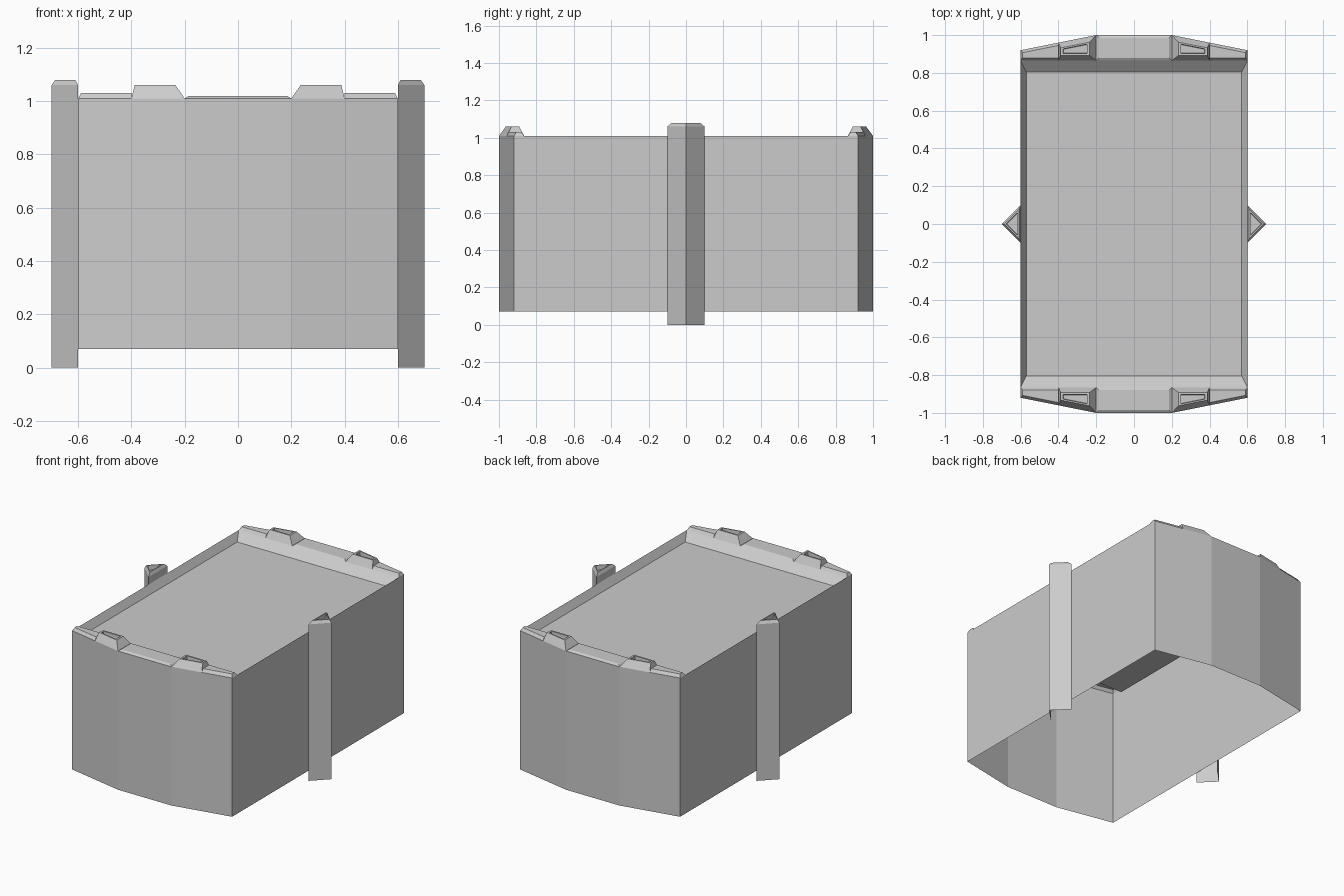
import bpy, bmesh

if "Cube" in bpy.data.objects:
    bpy.data.objects.remove(bpy.data.objects["Cube"])

RIM = 1.01        # top of the walls
INNER = 0.865     # inner edge of the end trims


def loft(name, rings, cap=True, mirror=(False, False), skip=()):
    """Skin closed rings (counter-clockwise from above); skip = (ring, side) left open."""
    bm = bmesh.new()
    loops = [[bm.verts.new(p) for p in ring] for ring in rings]
    n = len(loops[0])
    for k in range(len(loops) - 1):
        a, b = loops[k], loops[k + 1]
        for i in range(n):
            if (k, i) not in skip:
                j = (i + 1) % n
                bm.faces.new((a[i], a[j], b[j], b[i]))
    if cap:
        bm.faces.new(loops[-1])
    mesh = bpy.data.meshes.new(name)
    bm.to_mesh(mesh)
    bm.free()
    ob = bpy.data.objects.new(name, mesh)
    bpy.context.collection.objects.link(ob)
    if any(mirror):
        mod = ob.modifiers.new("Mirror", 'MIRROR')
        mod.use_axis = (mirror[0], mirror[1], False)
    return ob


def outer(x):
    """Outline of the bowed end wall."""
    return 1.0 - 0.2 * max(0, abs(x) - 0.2)


def rect(x, y, z):
    return [(-x, -y, z), (x, -y, z), (x, y, z), (-x, y, z)]


def trim(x0, x1, gap_in, gap_out, z):
    """Ring of an end trim, inset from the inner edge and the bowed outline."""
    y = INNER + gap_in
    return [(x0, y, z), (x1, y, z),
            (x1, outer(x1) - gap_out, z), (x0, outer(x0) - gap_out, z)]


def triangle(inset, z):
    """Post cross-section, inset evenly around its incentre."""
    cx, s = 0.6414, 1 - inset / 0.0414
    return [(cx + (x - cx) * s, y * s, z) for x, y in ((.6, -.1), (.7, 0), (.6, .1))]


# Hollow wall shell, open underneath
plan = [(-.6, -.92), (-.2, -1), (.2, -1), (.6, -.92),
        (.6, .92), (.2, 1), (-.2, 1), (-.6, .92)]
loft("wall_shell", [[(x, y, z) for x, y in plan] for z in (0.07, RIM)], cap=False)

# Sunken top panel with sloping lip
loft("top_panel", [rect(.6, INNER, RIM), rect(.57, .805, .96)])

# Low centre trims at both ends
loft("centre_trim", [trim(-.2, .2, 0, 0, RIM), trim(-.185, .185, .015, .015, 1.02)],
     mirror=(False, True))

# Corner trims
loft("corner_trim", [trim(.4, .6, 0, 0, RIM), trim(.4, .59, .015, .015, 1.03)],
     mirror=(True, True))

# Raised blocks with a recess in the top
loft("raised_block", [trim(.2, .4, 0, 0, RIM), trim(.235, .388, .027, .03, 1.06),
                      trim(.248, .375, .038, .038, 1.06), trim(.25, .373, .04, .04, 1.03)],
     mirror=(True, True))

# Triangular side posts, open at the back below the rim, with bevelled hollow caps
loft("side_post", [triangle(0, 0), triangle(0, RIM), triangle(0, 1.06),
                   triangle(.01, 1.08), triangle(.016, 1.08), triangle(.018, 1.05)],
     mirror=(True, False), skip={(0, 2)})
